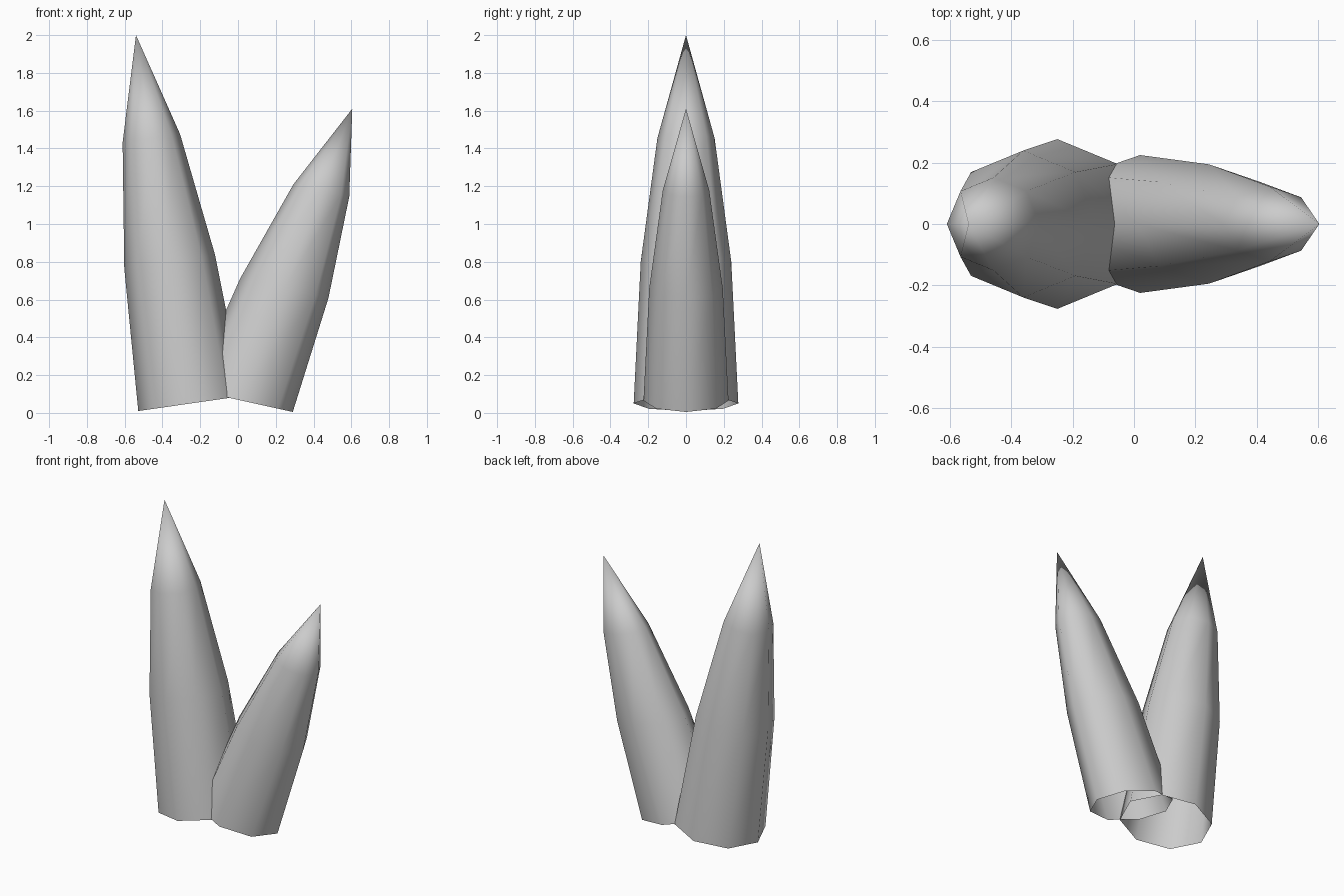
import bpy, bmesh, math
from mathutils import Vector

cube = bpy.data.objects.get("Cube")
if cube:
    bpy.data.objects.remove(cube, do_unlink=True)

grey = bpy.data.materials.new("stone_grey")
grey.use_nodes = True
colour = (0.6, 0.6, 0.6, 1)
grey.diffuse_color = colour
grey.node_tree.nodes["Principled BSDF"].inputs["Base Color"].default_value = colour

SIDES = 8
# fraction along the axis, fraction of the base radius
PROFILE = [(0, 1), (0.385, 0.865), (0.72, 0.547)]


def spike(name, base, tip, across, depth):
    """Open-bottomed tapering spike; across is the half-width vector of its base."""
    base, tip, across = Vector(base), Vector(tip), Vector(across)
    bm = bmesh.new()
    rings = []
    for t, r in PROFILE:
        centre = base.lerp(tip, t)
        ring = []
        for i in range(SIDES):
            a = math.tau * i / SIDES
            offset = across * math.cos(a) + Vector((0, depth * math.sin(a), 0))
            ring.append(bm.verts.new(centre + offset * r))
        rings.append(ring)
    apex = bm.verts.new(tip)
    for i in range(SIDES):
        j = (i + 1) % SIDES
        for low, high in zip(rings, rings[1:]):
            bm.faces.new((low[i], low[j], high[j], high[i]))
        bm.faces.new((rings[-1][i], rings[-1][j], apex))
    for face in bm.faces:
        face.smooth = True
    mesh = bpy.data.meshes.new(name)
    bm.to_mesh(mesh)
    bm.free()
    mesh.materials.append(grey)
    obj = bpy.data.objects.new(name, mesh)
    bpy.context.collection.objects.link(obj)


# Tall spike leaning right, short spike leaning left
spike("tall_spike", (-0.25, 0, 0.05), (-0.54, 0, 2.0), (0.278, 0, 0.04), 0.277)
spike("short_spike", (0.02, 0, 0.065), (0.605, 0, 1.61), (0.27, 0, -0.06), 0.225)
